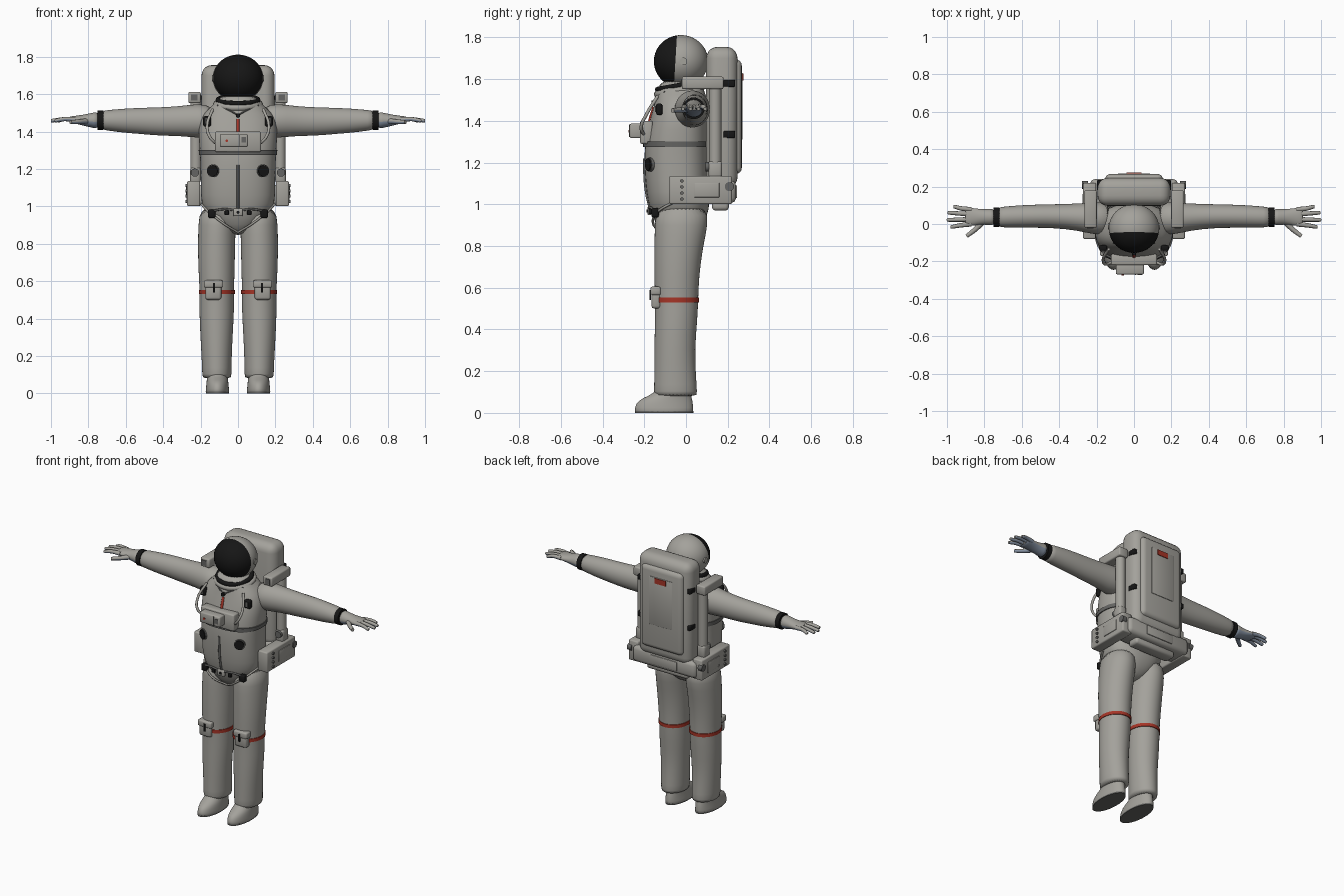
import bpy, bmesh, math
from mathutils import Vector, Matrix

cube = bpy.data.objects.get("Cube")
if cube:
    bpy.data.objects.remove(cube, do_unlink=True)


def material(name, r, g, b):
    m = bpy.data.materials.new(name)
    m.use_nodes = True
    m.diffuse_color = (r, g, b, 1)
    shader = next(n for n in m.node_tree.nodes if n.type == 'BSDF_PRINCIPLED')
    shader.inputs["Base Color"].default_value = (r, g, b, 1)
    shader.inputs["Roughness"].default_value = 0.7
    return m


SUIT = material("suit grey", .37, .36, .33)
TRIM = material("trim grey", .13, .13, .125)
BLACK = material("black", .008, .008, .008)
RED = material("signal red", .38, .035, .02)
PALM = material("palm blue grey", .24, .29, .37)


def finish(obj, mat, mirror=False, subsurf=0):
    """Assign colour, smooth shading and modifiers."""
    obj.data.materials.clear()
    obj.data.materials.append(mat)
    bpy.ops.object.select_all(action='DESELECT')
    obj.select_set(True)
    bpy.context.view_layer.objects.active = obj
    bpy.ops.object.shade_smooth_by_angle(angle=math.radians(50))
    if subsurf:
        mod = obj.modifiers.new("Smooth", 'SUBSURF')
        mod.levels = mod.render_levels = subsurf
    if mirror:
        obj.modifiers.new("Mirror", 'MIRROR')
    return obj


def from_bmesh(name, bm, mat, mirror=False, subsurf=0):
    bmesh.ops.recalc_face_normals(bm, faces=bm.faces[:])
    mesh = bpy.data.meshes.new(name)
    bm.to_mesh(mesh)
    bm.free()
    obj = bpy.data.objects.new(name, mesh)
    bpy.context.scene.collection.objects.link(obj)
    return finish(obj, mat, mirror, subsurf)


def paint(obj, mat, rule):
    obj.data.materials.append(mat)
    slot = len(obj.data.materials) - 1
    for face in obj.data.polygons:
        if rule(face):
            face.material_index = slot


def loft(name, rows, mat, axis='Z', power=2, mirror=False, subsurf=1, sides=32):
    """Rows are (position, centre a, centre b, radius a, radius b)."""
    bm = bmesh.new()
    rings = []
    for t, ca, cb, ra, rb in rows:
        ring = []
        for i in range(sides):
            c = math.cos(math.tau * i / sides)
            s = math.sin(math.tau * i / sides)
            a = ca + ra * math.copysign(abs(c) ** (2 / power), c)
            b = cb + rb * math.copysign(abs(s) ** (2 / power), s)
            ring.append(bm.verts.new((a, b, t) if axis == 'Z' else (t, a, b)))
        rings.append(ring)
    for low, high in zip(rings, rings[1:]):
        for i in range(sides):
            j = (i + 1) % sides
            bm.faces.new((low[i], low[j], high[j], high[i]))
    bm.faces.new(rings[0])
    bm.faces.new(rings[-1])
    return from_bmesh(name, bm, mat, mirror, subsurf)


def box(name, centre, size, mat, bevel=.008, mirror=False, segments=2):
    bm = bmesh.new()
    bmesh.ops.create_cube(bm, size=1, matrix=Matrix.Translation(centre) @ Matrix.Diagonal((*size, 1)))
    if bevel:
        bmesh.ops.bevel(bm, geom=bm.edges[:], offset=bevel, segments=segments,
                        profile=.5, affect='EDGES')
    return from_bmesh(name, bm, mat, mirror)


def disc(name, centre, direction, radius, depth, mat, mirror=False):
    bm = bmesh.new()
    turn = Vector(direction).to_track_quat('Z', 'Y').to_matrix().to_4x4()
    bmesh.ops.create_cone(bm, cap_ends=True, segments=24, radius1=radius, radius2=radius,
                          depth=depth, matrix=Matrix.Translation(centre) @ turn)
    return from_bmesh(name, bm, mat, mirror)


def tube(name, points, radius, mat, mirror=False, cyclic=False, taper=1):
    curve = bpy.data.curves.new(name, 'CURVE')
    curve.dimensions = '3D'
    curve.bevel_depth = radius
    curve.bevel_resolution = 3
    curve.resolution_u = 6
    curve.use_fill_caps = True
    line = curve.splines.new('BEZIER')
    line.bezier_points.add(len(points) - 1)
    line.use_cyclic_u = cyclic
    for i, (p, co) in enumerate(zip(line.bezier_points, points)):
        p.co = co
        p.radius = 1 + (taper - 1) * i / (len(points) - 1)
        p.handle_left_type = p.handle_right_type = 'AUTO'
    obj = bpy.data.objects.new(name, curve)
    bpy.context.scene.collection.objects.link(obj)
    bpy.ops.object.select_all(action='DESELECT')
    obj.select_set(True)
    bpy.context.view_layer.objects.active = obj
    bpy.ops.object.convert(target='MESH')
    return finish(bpy.context.view_layer.objects.active, mat, mirror)


# Body
loft("torso", [(.845, 0, -.04, .03, .06), (.90, 0, -.03, .12, .115), (.98, 0, -.03, .19, .145),
               (1.05, 0, -.04, .2, .15), (1.18, 0, -.045, .2, .155), (1.3, 0, -.045, .205, .155),
               (1.42, 0, -.03, .215, .14), (1.5, 0, -.02, .19, .125), (1.55, 0, -.025, .12, .11),
               (1.6, 0, -.025, .095, .095)], SUIT, power=2.4)
loft("legs", [(1.0, .11, -.02, .095, .125), (.9, .112, -.022, .1, .128), (.8, .115, -.035, .1, .117),
              (.65, .115, -.045, .097, .107), (.54, .113, -.045, .091, .104), (.45, .114, -.047, .094, .102),
              (.3, .115, -.055, .086, .097), (.18, .114, -.052, .08, .1), (.09, .113, -.05, .078, .104),
              (.08, .113, -.05, .076, .102)], SUIT, mirror=True)
loft("knee_bands", [(z, .113, -.045, .096, .108) for z in (.53, .552)], RED, mirror=True, subsurf=0, sides=48)
loft("boots", [(0, .11, -.105, .062, .138), (.004, .11, -.105, .064, .141), (.045, .11, -.105, .06, .139),
               (.072, .11, -.09, .057, .118), (.092, .111, -.065, .055, .088), (.14, .112, -.05, .055, .075)],
     SUIT, mirror=True)
loft("boot_soles", [(z, .11, -.105, .062, .14) for z in (0, .009)], TRIM, mirror=True, subsurf=0).name = "boot_welts"
loft("arms", [(.12, .03, 1.455, .09, .085), (.22, .03, 1.457, .086, .092), (.3, .037, 1.456, .072, .08),
              (.42, .042, 1.453, .064, .076), (.52, .042, 1.457, .062, .07), (.62, .04, 1.458, .06, .064),
              (.7, .037, 1.46, .055, .054), (.73, .037, 1.46, .053, .052)], SUIT, axis='X', mirror=True)
loft("wrist_cuffs", [(x, .037, 1.46, .052, .052) for x in (.72, .75)], BLACK, axis='X', mirror=True, subsurf=0)

# Gloves with darker palms
gloves = [loft("gloves", [(.745, .037, 1.46, .046, .046), (.77, .037, 1.46, .044, .042),
                          (.81, .038, 1.46, .04, .033), (.85, .038, 1.462, .046, .024),
                          (.89, .038, 1.464, .05, .018), (.905, .038, 1.464, .044, .014)],
               SUIT, axis='X', mirror=True)]
for finger, base, tip, reach in (("little", .077, .092, .965), ("ring", .052, .06, .995),
                                 ("middle", .025, .022, 1.0), ("index", 0, -.015, .98)):
    gloves.append(tube(finger + "_fingers", [(.87, base, 1.464), (.93, (base + tip) / 2, 1.466),
                                             (reach - .006, tip, 1.458), (reach, tip, 1.457)],
                       .0135, SUIT, mirror=True, taper=.6))
gloves.append(tube("thumbs", [(.81, .01, 1.455), (.85, -.03, 1.452), (.895, -.065, 1.45)],
                   .016, SUIT, mirror=True, taper=.65))
for glove in gloves:
    paint(glove, PALM, lambda face: face.normal.z < -.25)

# Helmet, visor cut out of the front of the shell
bm = bmesh.new()
bmesh.ops.create_uvsphere(bm, u_segments=48, v_segments=32, radius=1, matrix=Matrix.Translation(
    (0, -.024, 1.685)) @ Matrix.Diagonal((.135, .13, .126, 1)))
bmesh.ops.bisect_plane(bm, geom=bm.verts[:] + bm.edges[:] + bm.faces[:],
                       plane_co=(0, -.05, 1.7), plane_no=(0, 1, -.06))
helmet = from_bmesh("helmet", bm, SUIT)
paint(helmet, BLACK, lambda face: face.center.y < -.05 + .06 * (face.center.z - 1.7))
disc("helmet_pivots", (.13, -.012, 1.685), (1, 0, 0), .018, .02, SUIT, mirror=True)
ring = [math.tau * i / 16 for i in range(16)]
tube("neck_ring", [(.106 * math.cos(a), -.035 + .1 * math.sin(a), 1.568 + .018 * math.sin(a)) for a in ring],
     .014, BLACK, cyclic=True)
tube("collar", [(.115 * math.cos(a), -.03 + .106 * math.sin(a), 1.545 + .018 * math.sin(a)) for a in ring],
     .018, SUIT, cyclic=True)

# Chest equipment
loft("chest_strap", [(1.275, 0, -.045, .209, .16), (1.3, 0, -.045, .21, .16)], TRIM, power=2.4, subsurf=0, sides=64)
box("chest_panel", (0, -.19, 1.345), (.245, .06, .11), SUIT)
box("control_box", (-.022, -.235, 1.352), (.15, .07, .07), SUIT)
box("control_divider", (.008, -.271, 1.352), (.006, .006, .06), TRIM, 0)
box("control_display", (.03, -.271, 1.355), (.025, .006, .03), TRIM, 0)
disc("control_switch", (-.06, -.271, 1.35), (0, -1, 0), .007, .008, RED)
tube("chest_hoses", [(.11, -.2, 1.33), (.15, -.215, 1.37), (.165, -.19, 1.43), (.135, -.135, 1.52)],
     .008, SUIT, mirror=True)
box("shoulder_clips", (.165, -.128, 1.455), (.042, .03, .055), BLACK, mirror=True)
box("clip_plates", (.165, -.145, 1.457), (.02, .008, .03), TRIM, 0, mirror=True)
tube("neck_cords", [(.11, -.1, 1.54), (.05, -.14, 1.515), (0, -.153, 1.487)], .004, TRIM, mirror=True)
disc("cord_bead", (0, -.155, 1.485), (0, -1, 0), .012, .02, BLACK)
tube("pull_tag", [(0, -.152, 1.465), (0, -.166, 1.425), (0, -.176, 1.385)], .009, RED)
disc("hose_ports", (.13, -.168, 1.19), (.45, -1, 0), .03, .036, BLACK, mirror=True)
disc("port_rims", (.13, -.166, 1.19), (.45, -1, 0), .034, .026, TRIM, mirror=True)

# Waist and hip harness
tube("front_zip", [(0, -.199, 1.22), (0, -.197, 1.12), (0, -.187, 1.04), (0, -.172, .98)], .007, TRIM)
tube("hip_seams", [(.195, -.06, 1.01), (.15, -.135, .965), (.08, -.158, .91), (0, -.11, .86)],
     .006, SUIT, mirror=True)
box("hip_clips", (.14, -.148, .96), (.04, .035, .045), BLACK, mirror=True)
tube("hip_straps", [(.14, -.155, .975), (.07, -.172, .985), (0, -.176, .975)], .006, TRIM, mirror=True)
box("belt_buckle", (0, -.175, .968), (.05, .02, .04), SUIT, .006)
disc("buckle_stud", (0, -.187, .968), (0, -1, 0), .008, .006, BLACK)
box("buckle_tabs", (.06, -.172, .965), (.022, .016, .025), BLACK, .004, mirror=True)

# Knee pouches
box("knee_pouches", (.132, -.143, .548), (.085, .045, .095), SUIT, .012, mirror=True)
box("pouch_flaps", (.132, -.146, .585), (.1, .05, .04), SUIT, mirror=True)
box("pouch_buckles", (.128, -.171, .565), (.012, .008, .05), BLACK, 0, mirror=True)

# Backpack
box("pack_body", (0, .172, 1.415), (.39, .15, .68), SUIT, .055, segments=5)
box("pack_shell", (0, .23, 1.42), (.31, .075, .55), SUIT, .03, segments=4)
box("pack_panel", (0, .268, 1.47), (.17, .006, .32), SUIT, .002)
box("pack_patch", (0, .272, 1.61), (.08, .006, .035), RED, 0)
for level, height in (("upper", 1.58), ("lower", 1.335)):
    box(level + "_pack_straps", (.172, .207, height), (.05, .056, .034), BLACK, .005, mirror=True)
box("pack_base", (0, .165, 1.06), (.47, .15, .11), SUIT, .025)
box("base_plate", (0, .241, 1.06), (.2, .008, .06), SUIT, .003)
box("base_foot", (0, .165, .995), (.3, .08, .05), SUIT, .015)

# Side frames of the backpack
box("frame_arms", (.232, .08, 1.582), (.066, .2, .06), SUIT, mirror=True)
box("frame_lights", (.235, -.021, 1.582), (.035, .008, .034), TRIM, 0, mirror=True)
disc("frame_posts", (.225, .14, 1.38), (0, 0, 1), .03, .38, SUIT, mirror=True)
box("post_joints", (.228, .14, 1.165), (.055, .065, .085), SUIT, .012, mirror=True)
disc("joint_knobs", (.23, .103, 1.18), (0, -1, 0), .022, .02, TRIM, mirror=True)
box("side_boxes", (.237, .07, 1.068), (.07, .3, .135), SUIT, mirror=True)
box("side_box_ribs", (.272, .1, 1.068), (.008, .12, .07), SUIT, .003, mirror=True)
disc("box_hinges", (.262, .208, 1.085), (1, 0, 0), .022, .03, TRIM, mirror=True)
for i in range(4):
    disc(f"side_buttons_{i + 1}", (.273, -.02, 1.025 + .029 * i), (1, 0, 0), .008, .016, TRIM, mirror=True)
